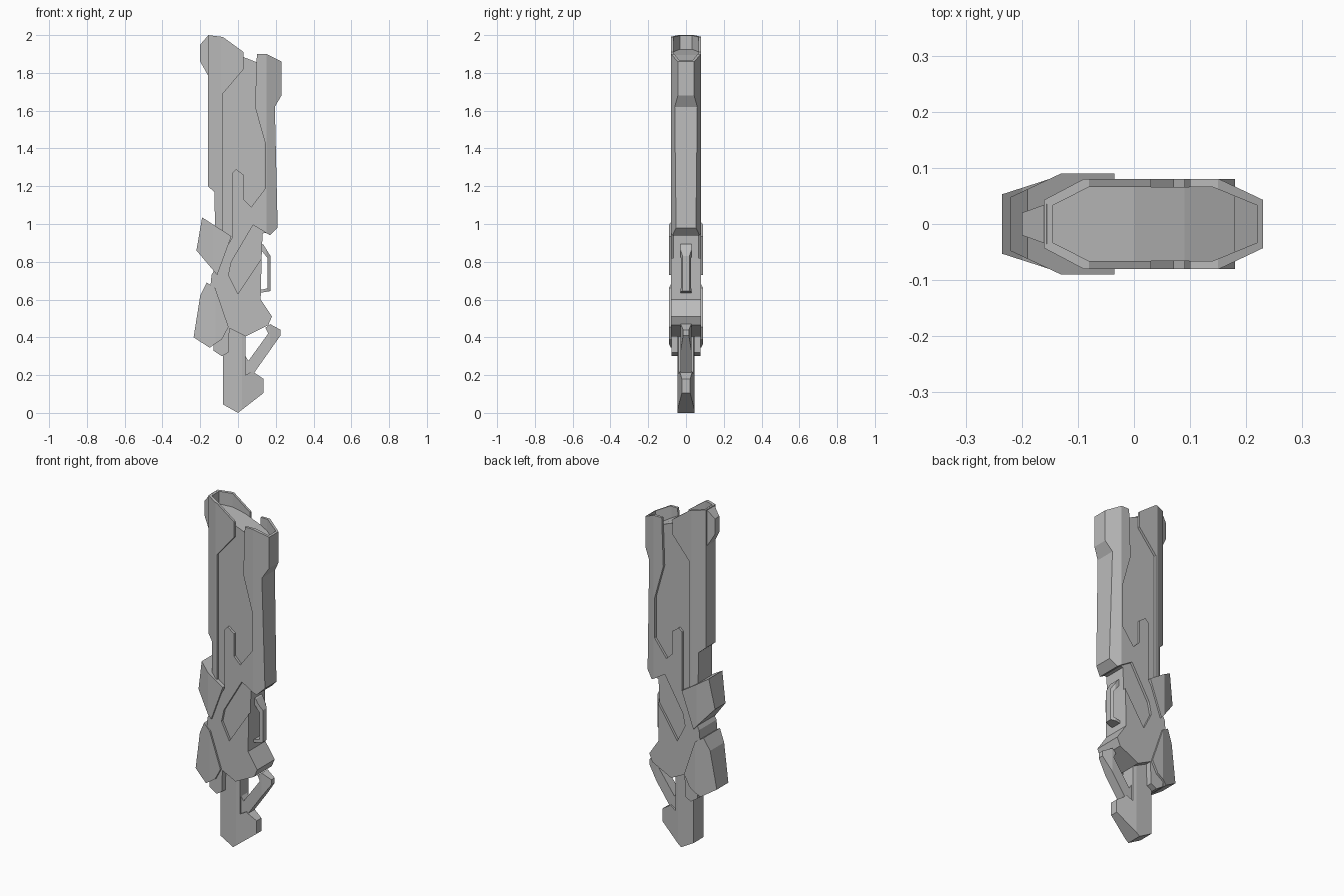
import bpy, bmesh
from mathutils import Vector

if "Cube" in bpy.data.objects:
    bpy.data.objects.remove(bpy.data.objects["Cube"])

grey = bpy.data.materials.new("plain grey")
grey.use_nodes = True
colour = (0.5, 0.5, 0.5, 1)
grey.diffuse_color = colour
grey.node_tree.nodes["Principled BSDF"].inputs["Base Color"].default_value = colour


def plate(name, outline, half, chamfers=()):
    """Extrude an (x, z) outline to y = +-half, then slice off chamfers.
    Each chamfer is a plan line (x1, y1, x2, y2), mirrored in y."""
    bm = bmesh.new()
    face = bm.faces.new([bm.verts.new((x, -half, z)) for x, z in outline])
    new = bmesh.ops.extrude_face_region(bm, geom=[face])["geom"]
    verts = [v for v in new if isinstance(v, bmesh.types.BMVert)]
    bmesh.ops.translate(bm, verts=verts, vec=(0, 2 * half, 0))
    bmesh.ops.recalc_face_normals(bm, faces=bm.faces[:])
    for x1, y1, x2, y2 in chamfers:
        for side in (1, -1):
            normal = Vector((y1 - y2, x2 - x1, 0))
            if normal.y < 0:
                normal = -normal
            normal.y *= side
            bmesh.ops.bisect_plane(
                bm, geom=bm.verts[:] + bm.edges[:] + bm.faces[:], dist=1e-5,
                plane_co=(x1, y1 * side, 0), plane_no=normal, clear_outer=True)
            rim = [e for e in bm.edges if e.is_boundary]
            bmesh.ops.holes_fill(bm, edges=rim, sides=0)
    bmesh.ops.recalc_face_normals(bm, faces=bm.faces[:])
    mesh = bpy.data.meshes.new(name)
    bm.to_mesh(mesh)
    bm.free()
    mesh.materials.append(grey)
    obj = bpy.data.objects.new(name, mesh)
    bpy.context.collection.objects.link(obj)
    return obj


# Inner core, showing between the outer shells
floor = [(-0.145, 1.925), (0, 1.895), (0.09, 1.86), (0.18, 1.81)]
inner = [(-0.145, 0.033, -0.08, 0.066), (0.22, 0.033, 0.14, 0.066)]
plate("core", floor + [(0.18, 0.96), (0.13, 0.95), (0.125, 0.82), (0.12, 0.6),
                       (0, 0.55), (-0.1, 0.7), (-0.12, 0.95), (-0.12, 1.2),
                       (-0.145, 1.22)], 0.066, inner)

# Outer shells, chamfered towards both narrow edges
left_shell = plate("long_shell", [
    (-0.16, 2.0), (-0.08, 1.99), (0.03, 1.91), (0.03, 1.82), (-0.08, 1.69),
    (-0.08, 0.9), (-0.12, 0.9), (-0.125, 1.17), (-0.16, 1.2)],
    0.08, [(-0.16, 0.043, -0.09, 0.08)])
right_shell = plate("short_shell", [
    (0.1, 1.9), (0.15, 1.9), (0.23, 1.86), (0.23, 1.68), (0.195, 1.62),
    (0.21, 0.98), (0.17, 0.94), (0.08, 0.995), (-0.03, 0.995), (-0.03, 1.27),
    (-0.01, 1.29), (0.03, 1.26), (0.03, 1.13), (0.07, 1.09), (0.146, 1.19),
    (0.146, 1.42), (0.09, 1.62)],
    0.08, [(0.23, 0.043, 0.152, 0.08)])

# Hollow the muzzle down to the core's top
lower = [(x, z - 0.003) for x, z in floor] + [(0.22, 1.785)]
cutter = plate("muzzle_cutter", lower + [(0.22, 2.2), (-0.145, 2.2)], 0.066, inner)
for shell in (left_shell, right_shell):
    mod = shell.modifiers.new("hollow", "BOOLEAN")
    mod.operation = "DIFFERENCE"
    mod.solver = "EXACT"
    mod.object = cutter
    bpy.context.view_layer.objects.active = shell
    bpy.ops.object.modifier_apply(modifier=mod.name)
bpy.data.objects.remove(cutter)

# Sight tab on the muzzle
plate("sight_tab", [(-0.155, 2.0), (-0.165, 1.99), (-0.2, 1.95), (-0.2, 1.86),
                    (-0.155, 1.78)], 0.036, [(-0.2, 0.02, -0.155, 0.036)])

# Receiver with the open diamond recess
plate("receiver", [
    (-0.03, 0.995), (0.08, 0.995), (-0.035, 0.8), (-0.05, 0.73), (0, 0.63),
    (0.125, 0.82), (0.12, 0.6), (0.18, 0.51), (0.16, 0.465), (0.04, 0.405),
    (-0.05, 0.45), (-0.145, 0.68), (-0.14, 0.73), (-0.03, 0.93)], 0.08)

# Armour pads on the top edge of the weapon
plate("upper_pad", [(-0.19, 1.035), (-0.035, 0.935), (-0.11, 0.73), (-0.22, 0.86)],
      0.09, [(-0.22, 0.048, -0.13, 0.09)])
plate("lower_pad", [(-0.165, 0.69), (-0.12, 0.66), (-0.05, 0.455), (-0.085, 0.39),
                    (-0.15, 0.345), (-0.235, 0.4), (-0.2, 0.62)],
      0.09, [(-0.235, 0.053, -0.12, 0.09)])
plate("pad_base", [(-0.045, 0.46), (-0.05, 0.32), (-0.085, 0.3), (-0.13, 0.33),
                   (-0.13, 0.46)], 0.078)

# Trigger guard
plate("trigger_guard", [
    (0.12, 0.9), (0.135, 0.89), (0.172, 0.83), (0.172, 0.645), (0.115, 0.635),
    (0.115, 0.65), (0.156, 0.66), (0.156, 0.82), (0.12, 0.865)],
    0.03, [(0.172, 0.018, 0.15, 0.03)])

# Stock, narrowing towards its rear corner
plate("stock", [
    (-0.08, 0.5), (-0.08, 0.045), (0, 0), (0.135, 0.105), (0.135, 0.18),
    (0.075, 0.22), (0.04, 0.2), (0.04, 0.5)], 0.045, [(0.135, 0.022, 0.02, 0.045)])

# Slanting brace between receiver and stock
plate("brace", [
    (0.145, 0.45), (0.17, 0.47), (0.225, 0.44), (0.225, 0.41), (0.07, 0.19),
    (0.03, 0.19), (0.0, 0.23), (0.04, 0.3), (0.055, 0.275), (0.16, 0.42)],
    0.028, [(0.225, 0.015, 0.17, 0.028)])
